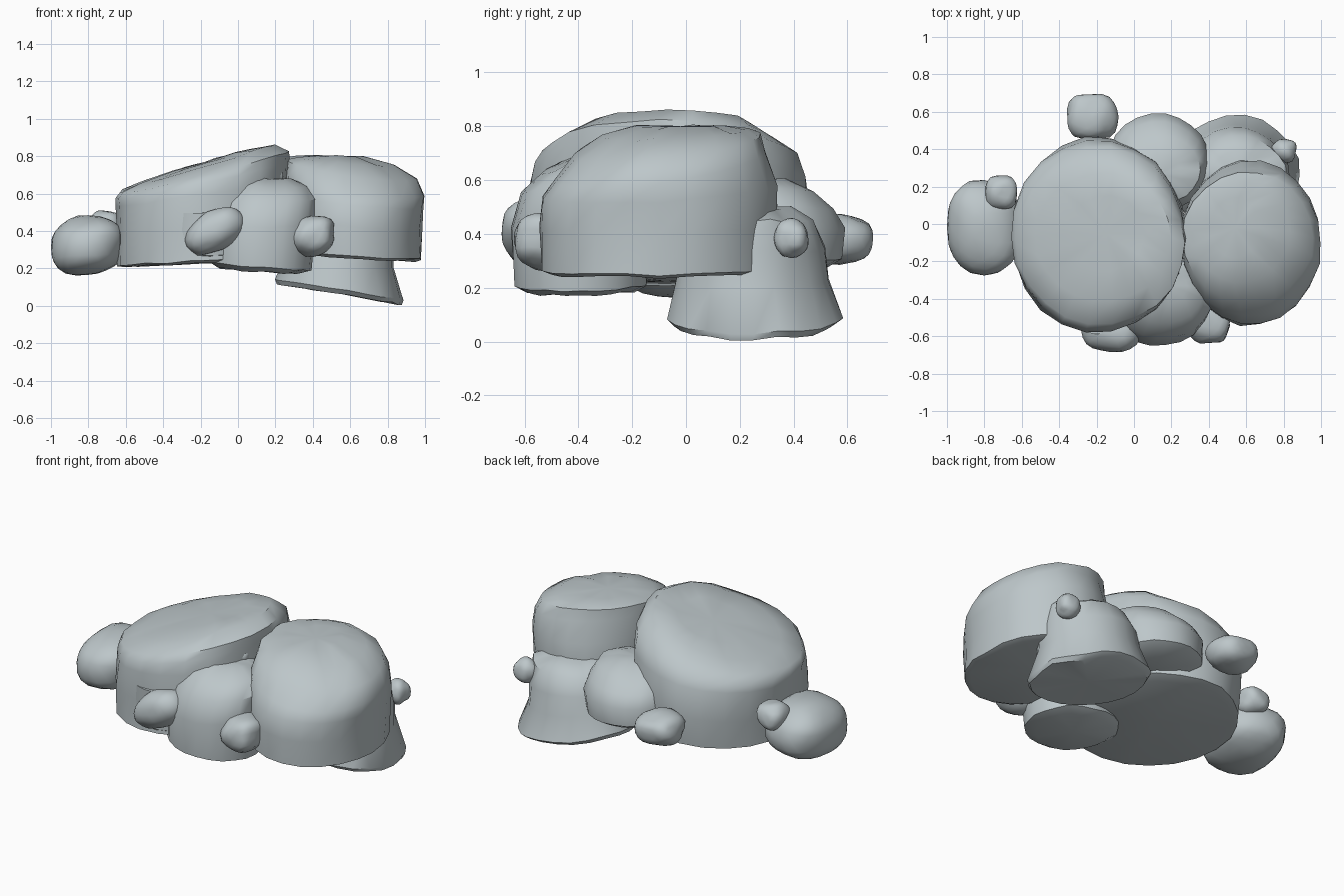
import bpy, bmesh, math
from mathutils import Vector, noise

stone = bpy.data.materials.new("grey_stone")
stone.diffuse_color = (0.51, 0.57, 0.59, 1)


def finish(bm, name, angle):
    bmesh.ops.recalc_face_normals(bm, faces=bm.faces)
    me = bpy.data.meshes.new(name)
    bm.to_mesh(me)
    bm.free()
    me.materials.append(stone)
    ob = bpy.data.objects.new(name, me)
    bpy.context.collection.objects.link(ob)
    bpy.ops.object.select_all(action='DESELECT')
    ob.select_set(True)
    bpy.context.view_layer.objects.active = ob
    bpy.ops.object.shade_smooth_by_angle(angle=math.radians(angle))


def boulder(name, rings, rough=0.04, n=22):
    """Drum-shaped rock; each ring is (cx, cy, z, rx, ry, slope in x, slope in y)."""
    bm = bmesh.new()
    loops = []
    for cx, cy, z, rx, ry, sx, sy in rings:
        loop = []
        for i in range(n):
            a = math.tau * i / n
            k = noise.noise(Vector((math.cos(a) * 2.2 + cx * 7, math.sin(a) * 2.2, z * 4)))
            r = 1.01 + rough * k
            dx, dy = rx * r * math.cos(a), ry * r * math.sin(a)
            loop.append(bm.verts.new((cx + dx, cy + dy, z + sx * dx + sy * dy + 0.015 * k)))
        loops.append(loop)
    for lo, hi in zip(loops, loops[1:]):
        for i in range(n):
            j = (i + 1) % n
            bm.faces.new((lo[i], lo[j], hi[j], hi[i]))
    # close both ends with a fan
    for loop, ring in ((loops[0], rings[0]), (loops[-1], rings[-1])):
        c = bm.verts.new(ring[:3])
        for i in range(n):
            bm.faces.new((loop[i], loop[(i + 1) % n], c))
    finish(bm, name, 42)


def pebble(name, c, r, rough=0.15, tilt=0.0, box=0.85):
    """Rounded lump with centre c and radii r, fitted to that size, then sheared along x."""
    bm = bmesh.new()
    bmesh.ops.create_icosphere(bm, subdivisions=3, radius=1)
    for v in bm.verts:
        k = 1 + rough * noise.noise(v.co * 1.3 + Vector(c) * 9)
        v.co = [math.copysign(abs(t) ** box, t) * k for t in v.co]
    lo = [min(v.co[i] for v in bm.verts) for i in range(3)]
    hi = [max(v.co[i] for v in bm.verts) for i in range(3)]
    for v in bm.verts:
        q = [2 * (v.co[i] - lo[i]) / (hi[i] - lo[i]) - 1 for i in range(3)]
        v.co = [c[i] + q[i] * r[i] for i in range(3)]
        v.co.z += tilt * q[0] * r[0]
    finish(bm, name, 42)


# main boulders
boulder("large_left_boulder", [
    (-0.20, -0.07, 0.225, 0.40, 0.45, 0.04, 0), (-0.195, -0.07, 0.24, 0.45, 0.505, 0.06, 0),
    (-0.19, -0.06, 0.42, 0.46, 0.515, 0.10, 0), (-0.19, -0.06, 0.60, 0.46, 0.51, 0.14, 0.02),
    (-0.19, -0.07, 0.67, 0.46, 0.485, 0.21, 0.04), (-0.18, -0.10, 0.715, 0.445, 0.43, 0.24, 0.05),
    (-0.165, -0.07, 0.758, 0.36, 0.34, 0.29, 0.03), (-0.15, -0.05, 0.775, 0.20, 0.20, 0.29, 0.02)])
boulder("right_boulder", [
    (0.62, -0.10, 0.26, 0.33, 0.40, -0.06, 0.02), (0.62, -0.10, 0.275, 0.36, 0.435, -0.07, 0.02),
    (0.62, -0.10, 0.43, 0.365, 0.44, -0.08, 0.02), (0.625, -0.10, 0.56, 0.37, 0.435, -0.10, 0.05),
    (0.63, -0.10, 0.65, 0.37, 0.395, -0.15, 0.13), (0.61, -0.07, 0.73, 0.345, 0.345, -0.14, 0.11),
    (0.57, -0.04, 0.775, 0.26, 0.27, -0.08, 0.05), (0.54, -0.02, 0.80, 0.13, 0.16, -0.03, 0)])
boulder("rear_right_boulder", [
    (0.54, 0.25, 0.065, 0.335, 0.295, -0.17, 0), (0.54, 0.255, 0.09, 0.345, 0.325, -0.17, 0),
    (0.54, 0.245, 0.23, 0.29, 0.285, -0.10, 0), (0.55, 0.25, 0.35, 0.28, 0.265, -0.05, 0),
    (0.56, 0.25, 0.45, 0.255, 0.22, 0, 0), (0.56, 0.25, 0.50, 0.15, 0.14, 0, 0)])
boulder("front_middle_boulder", [
    (0.11, -0.39, 0.185, 0.21, 0.20, -0.06, 0.02), (0.12, -0.39, 0.21, 0.27, 0.245, -0.08, 0.02),
    (0.13, -0.39, 0.42, 0.28, 0.26, 0, 0), (0.16, -0.38, 0.56, 0.26, 0.23, 0.03, 0.03),
    (0.17, -0.35, 0.64, 0.20, 0.18, -0.03, 0.05), (0.17, -0.33, 0.68, 0.11, 0.1, -0.05, 0)])
boulder("rear_middle_boulder", [
    (0.12, 0.32, 0.27, 0.20, 0.19, -0.05, 0), (0.12, 0.33, 0.31, 0.26, 0.25, -0.05, 0),
    (0.13, 0.33, 0.42, 0.27, 0.26, 0, 0), (0.13, 0.32, 0.50, 0.25, 0.225, 0.02, -0.05),
    (0.14, 0.29, 0.56, 0.21, 0.18, 0.05, -0.05), (0.14, 0.27, 0.60, 0.11, 0.1, 0, 0)])
boulder("front_under_boulder", [
    (-0.18, -0.36, 0.25, 0.20, 0.2, 0, 0), (-0.18, -0.36, 0.27, 0.23, 0.22, 0, 0),
    (-0.18, -0.36, 0.50, 0.23, 0.23, 0.05, 0)])

# small stones around the edge
pebble("left_stone", (-0.80, -0.02, 0.325), (0.20, 0.255, 0.16), 0.1, 0.06)
pebble("left_small_stone", (-0.71, 0.17, 0.43), (0.085, 0.09, 0.08))
pebble("rear_small_stone", (-0.22, 0.575, 0.38), (0.138, 0.12, 0.095))
pebble("front_left_stone", (-0.125, -0.56, 0.40), (0.16, 0.125, 0.115), 0.15, 0.3)
pebble("front_right_stone", (0.395, -0.52, 0.37), (0.118, 0.12, 0.11), 0.15, 0.1)
pebble("right_small_stone", (0.80, 0.39, 0.385), (0.07, 0.065, 0.075))
pebble("top_gap_stone", (0.20, -0.25, 0.69), (0.042, 0.042, 0.04))
